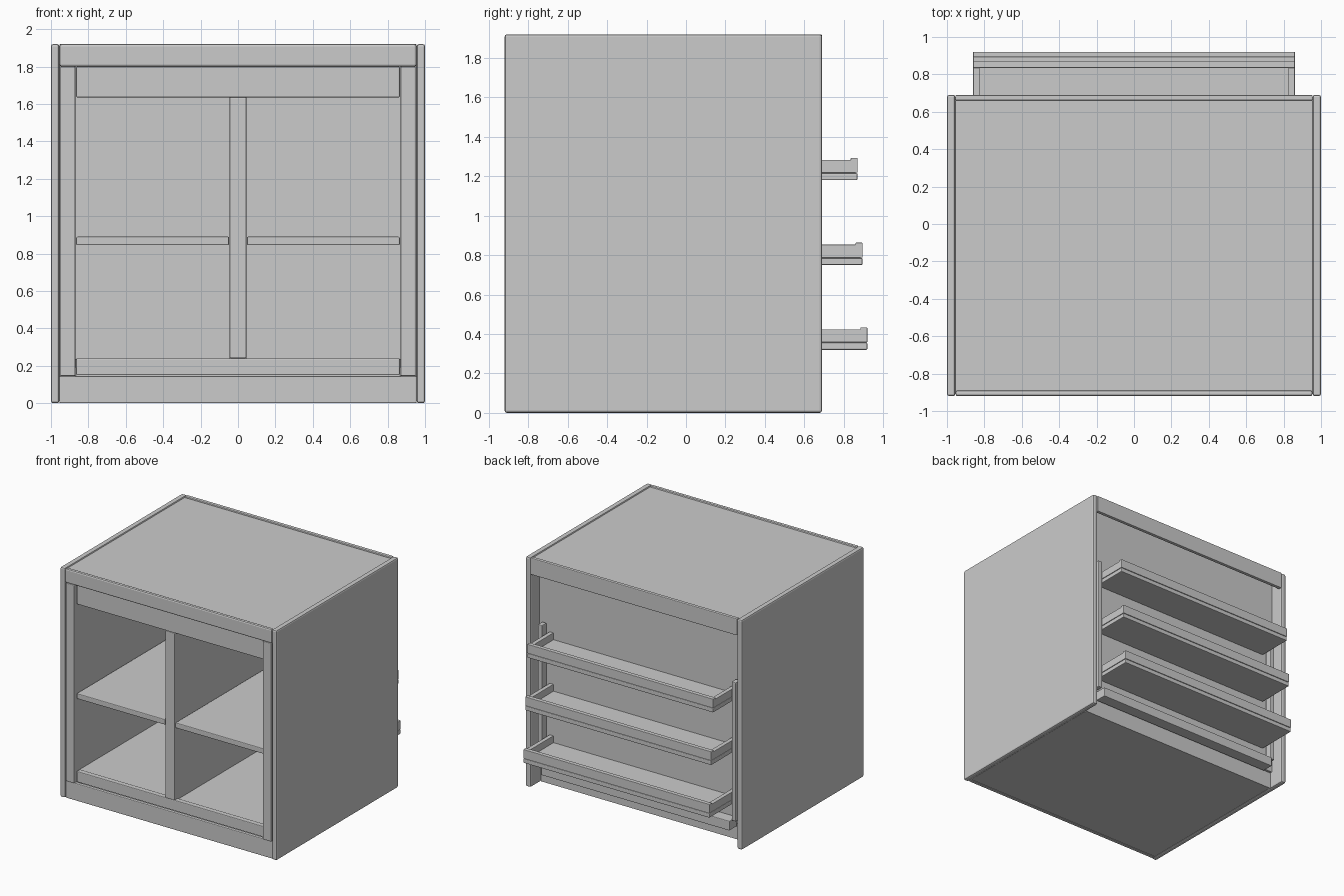
import bpy

cube = bpy.data.objects.get("Cube")
if cube:
    bpy.data.objects.remove(cube, do_unlink=True)

paint = bpy.data.materials.new("plain grey")
paint.use_nodes = True
GREY = (0.6, 0.6, 0.6, 1)
paint.diffuse_color = GREY
paint.node_tree.nodes["Principled BSDF"].inputs["Base Color"].default_value = GREY


def board(name, x, y, z, bevel=0.006):
    """Board spanning the given (low, high) ranges with softened edges."""
    spans = (x, y, z)
    bpy.ops.mesh.primitive_cube_add(size=1, location=[(a + b) / 2 for a, b in spans])
    obj = bpy.context.object
    obj.name = name
    obj.scale = [b - a for a, b in spans]
    bpy.ops.object.transform_apply(location=False, rotation=False, scale=True)
    obj.data.materials.append(paint)
    if bevel:
        mod = obj.modifiers.new("soft edges", "BEVEL")
        mod.width = bevel
        mod.segments = 2
    return obj


def pair(name, x, y, z, bevel=0.006):
    """Matching boards on the left (+x) and right (-x)."""
    board("left_" + name, x, y, z, bevel)
    board("right_" + name, (-x[1], -x[0]), y, z, bevel)


FRONT, BACK = -0.92, 0.69
WIDE = (-0.955, 0.955)
OPENING = (-0.865, 0.865)

# Carcass
pair("side_panel", (0.955, 1.0), (FRONT, BACK), (0, 1.92), 0.012)
pair("inner_wall", (0.87, 0.955), (-0.89, 0.57), (0.14, 1.87), 0)
board("top_panel", WIDE, (-0.895, 0.66), (1.86, 1.908), 0)
board("bottom_panel", WIDE, (-0.89, 0.53), (0.005, 0.03), 0)
board("back_panel", WIDE, (0.54, 0.57), (0.14, 1.87), 0)
board("floor_panel", (-0.87, 0.87), (-0.88, 0.55), (0.19, 0.235), 0)

# Front frame
board("front_top_rail", WIDE, (FRONT, -0.89), (1.8, 1.92), 0.012)
board("front_kick_rail", WIDE, (FRONT + 0.01, -0.88), (0, 0.145))
pair("front_stile", (0.87, 0.95), (FRONT, -0.885), (0.145, 1.8))
board("front_apron", OPENING, (-0.895, -0.85), (1.635, 1.8))
board("front_floor_rail", OPENING, (-0.895, -0.85), (0.15, 0.24))

# Compartments
board("centre_stile", (-0.045, 0.045), (-0.9, -0.85), (0.24, 1.635))
board("centre_partition", (-0.045, 0.045), (-0.86, 0.55), (0.2, 1.87), 0)
pair("shelf", (0.048, 0.865), (-0.895, 0.55), (0.845, 0.89))

# Back frame
board("back_top_rail", WIDE, (0.66, BACK), (1.78, 1.92))
board("back_floor_rail", (-0.87, 0.87), (0.57, 0.67), (0.12, 0.2))
board("back_kick_panel", WIDE, (0.52, 0.55), (0, 0.15), 0)
pair("tray_post", (0.875, 0.915), (0.59, 0.65), (0.2, 1.36))

# Three pull-out trays, deeper towards the bottom
for label, z, outer in (("upper", 1.18, 0.87), ("middle", 0.75, 0.895), ("lower", 0.32, 0.92)):
    board(label + "_tray_base", (-0.86, 0.86), (0.57, outer), (z, z + 0.036))
    board(label + "_tray_floor", (-0.83, 0.83), (0.57, outer - 0.01), (z + 0.03, z + 0.045), 0)
    pair(label + "_tray_end", (0.825, 0.86), (0.57, outer - 0.03), (z + 0.038, z + 0.103), 0.003)
    board(label + "_tray_front", (-0.86, 0.86), (outer - 0.035, outer), (z + 0.038, z + 0.113), 0.003)
